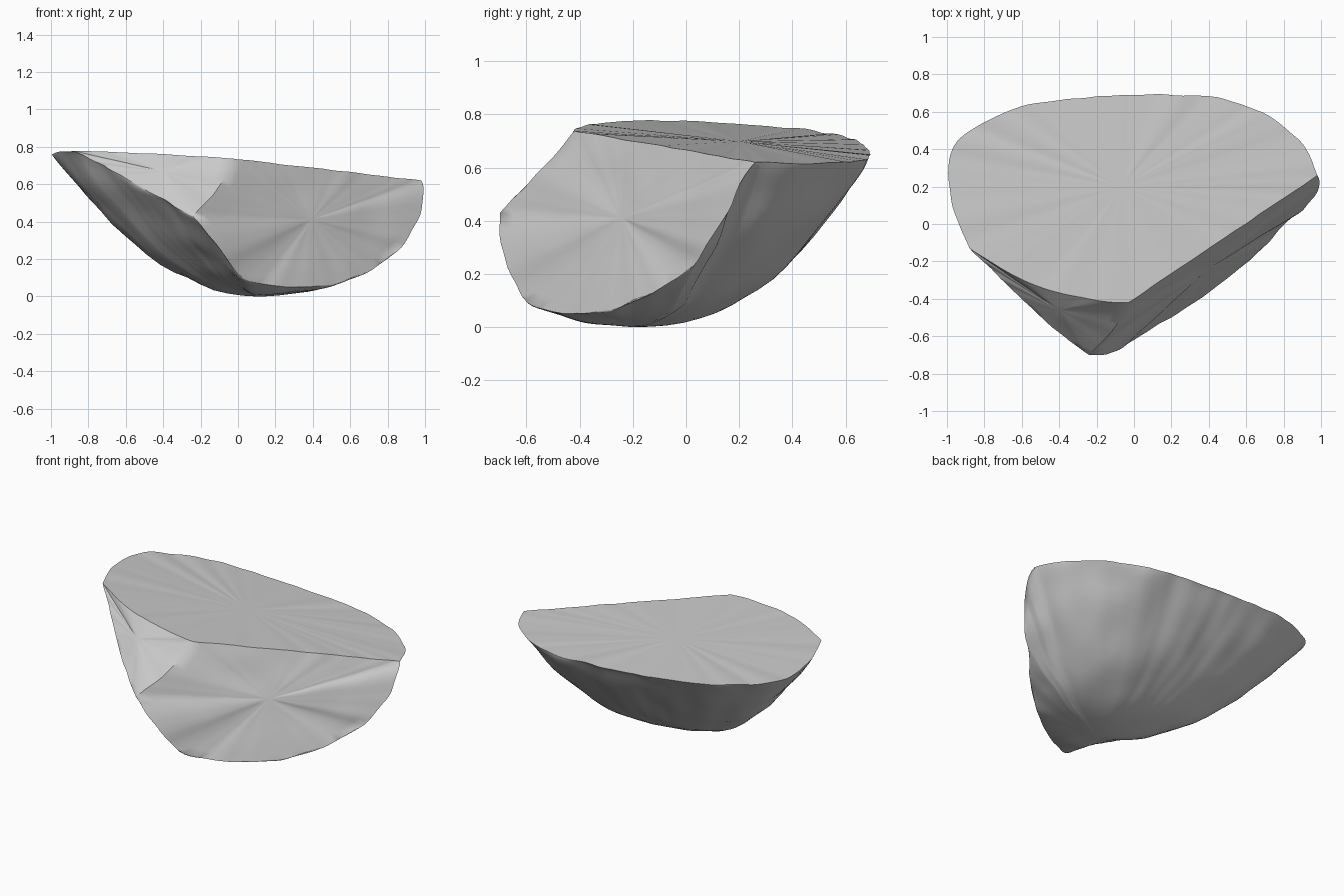
import bpy, bmesh, math
from mathutils import Vector, noise

cube = bpy.data.objects.get("Cube")
if cube:
    bpy.data.objects.remove(cube, do_unlink=True)

stone = bpy.data.materials.new("stone grey")
stone.use_nodes = True
GREY = (0.6, 0.6, 0.6, 1)
stone.diffuse_color = GREY
stone.node_tree.nodes["Principled BSDF"].inputs["Base Color"].default_value = GREY


def on_top(x, y):
    """Point on the tilted, sliced top plane."""
    return Vector((x, y, 0.707 - 0.071 * x - 0.068 * y))


def path(points, rough=0.008, step=0.035):
    """Catmull-Rom edge through the points, with a slightly ragged line."""
    p = [Vector(q) for q in points]
    p = [2 * p[0] - p[1]] + p + [2 * p[-1] - p[-2]]
    out = []
    for a, b, c, d in zip(p, p[1:], p[2:], p[3:]):
        n = max(1, round((c - b).length / step))
        for i in range(n):
            t = i / n
            out.append(b + 0.5 * t * (c - a + t * (2 * a - 5 * b + 4 * c - d
                       + t * (3 * b - a - 3 * c + d))))
    out.append(p[-2])
    return [out[0]] + [q + noise.noise_vector(q * 9) * rough for q in out[1:-1]] + [out[-1]]


# Edges shared between the faces of the wedge
right_tip = on_top(0.98, 0.26)
left_tip = on_top(-0.88, -0.13)
front_tip = on_top(-0.03, -0.42)
chin = Vector((-0.24, -0.7, 0.43))
back_rim = path([right_tip] + [on_top(*q) for q in (
    (0.92, 0.4), (0.8, 0.52), (0.65, 0.61), (0.4, 0.68), (0, 0.69), (-0.3, 0.67),
    (-0.6, 0.63), (-0.88, 0.5), (-0.98, 0.37), (-0.99, 0.2), (-0.95, 0.03))] + [left_tip])
left_edge = path([left_tip] + [on_top(*q) for q in (
    (-0.65, -0.27), (-0.46, -0.35), (-0.2, -0.41))] + [front_tip], 0.004)
front_edge = path([front_tip, right_tip], 0.004)
ridge = path([left_tip, (-0.65, -0.35, 0.66), (-0.46, -0.53, 0.55), chin])
crest = path([front_tip, (-0.09, -0.54, 0.6), chin])
lower_edge = path([chin, (-0.12, -0.69, 0.28), (0.03, -0.6, 0.1), (0.2, -0.5, 0.055),
                   (0.42, -0.35, 0.055), (0.62, -0.19, 0.1), (0.8, -0.01, 0.2),
                   (0.92, 0.09, 0.33), (0.98, 0.17, 0.46), (0.99, 0.22, 0.57), right_tip])

bm = bmesh.new()


def patch(edges, rings, rough, centre=None, domed=False):
    """Fill a closed loop of edges with rings that close on a centre point."""
    loop = [q for e in edges for q in e[:-1]]
    centre = Vector(centre) if centre else sum(loop, Vector()) / len(loop)
    previous = None
    for r in range(rings):
        u = math.cos(0.5 * math.pi * r / rings) if domed else 1 - r / rings
        ring = []
        for q in loop:
            v = centre.lerp(q, u)
            if domed:
                # Fuller towards the back, flatter towards the left and front
                way = (q - centre).to_2d().normalized()
                v.z = centre.z + (q.z - centre.z) * u ** (2 + 0.3 * way.y + 0.2 * way.x)
            if r:
                v += noise.noise_vector(v * 5) * rough * min(1, r / 3) * min(1, 3 * u)
            v.z = max(v.z, 0)
            ring.append(bm.verts.new(v))
        if previous:
            for i in range(len(ring)):
                bm.faces.new((previous[i - 1], previous[i], ring[i], ring[i - 1]))
        previous = ring
    tip = bm.verts.new(centre)
    for i in range(len(previous)):
        bm.faces.new((previous[i - 1], previous[i], tip))


def back(edge):
    return edge[::-1]


# Sliced top, small left facet, large front facet, rounded underside
patch([back_rim, left_edge, front_edge], 6, 0)
patch([left_edge, crest, back(ridge)], 6, 0.004, (-0.4, -0.46, 0.67))
patch([crest, lower_edge, back(front_edge)], 9, 0.007)
patch([back_rim, ridge, lower_edge], 22, 0.014, (0.1, -0.2, 0), True)

bmesh.ops.remove_doubles(bm, verts=bm.verts, dist=0.0005)
bmesh.ops.recalc_face_normals(bm, faces=bm.faces)
mesh = bpy.data.meshes.new("rock_wedge")
bm.to_mesh(mesh)
bm.free()
mesh.materials.append(stone)
rock = bpy.data.objects.new("rock_wedge", mesh)
bpy.context.collection.objects.link(rock)
bpy.context.view_layer.objects.active = rock
rock.select_set(True)
bpy.ops.object.shade_smooth_by_angle(angle=math.radians(40))
